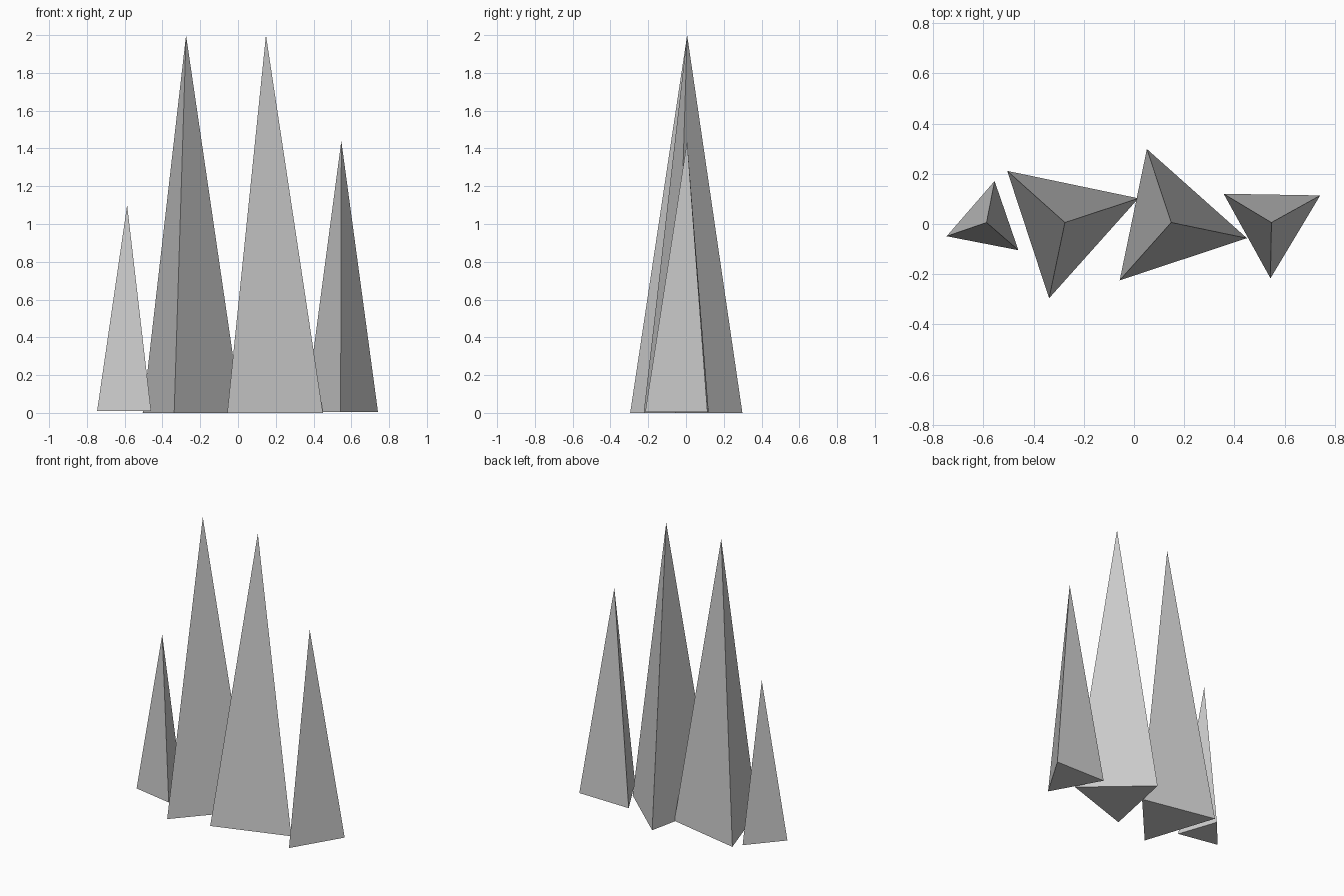
import bpy
from math import radians

if "Cube" in bpy.data.objects:
    bpy.data.objects.remove(bpy.data.objects["Cube"])


def spike(name, x, radius, base, top, angle):
    """Three-sided spike; angle is the direction of one base corner."""
    # Blender's cone puts its first corner on +Y
    bpy.ops.mesh.primitive_cone_add(
        vertices=3, radius1=radius, radius2=0, depth=top - base,
        location=(x, 0.006, (base + top) / 2),
        rotation=(0, 0, radians(angle - 90)))
    bpy.context.object.name = name


# Row of spikes, left to right
spike("small_left_spike", -0.587, 0.168, 0.01, 1.10, 79)
spike("tall_left_spike", -0.275, 0.308, 0.0, 2.0, 18.2)
spike("tall_right_spike", 0.148, 0.308, 0.0, 2.0, 108.3)
spike("medium_right_spike", 0.547, 0.222, 0.004, 1.44, 29)
